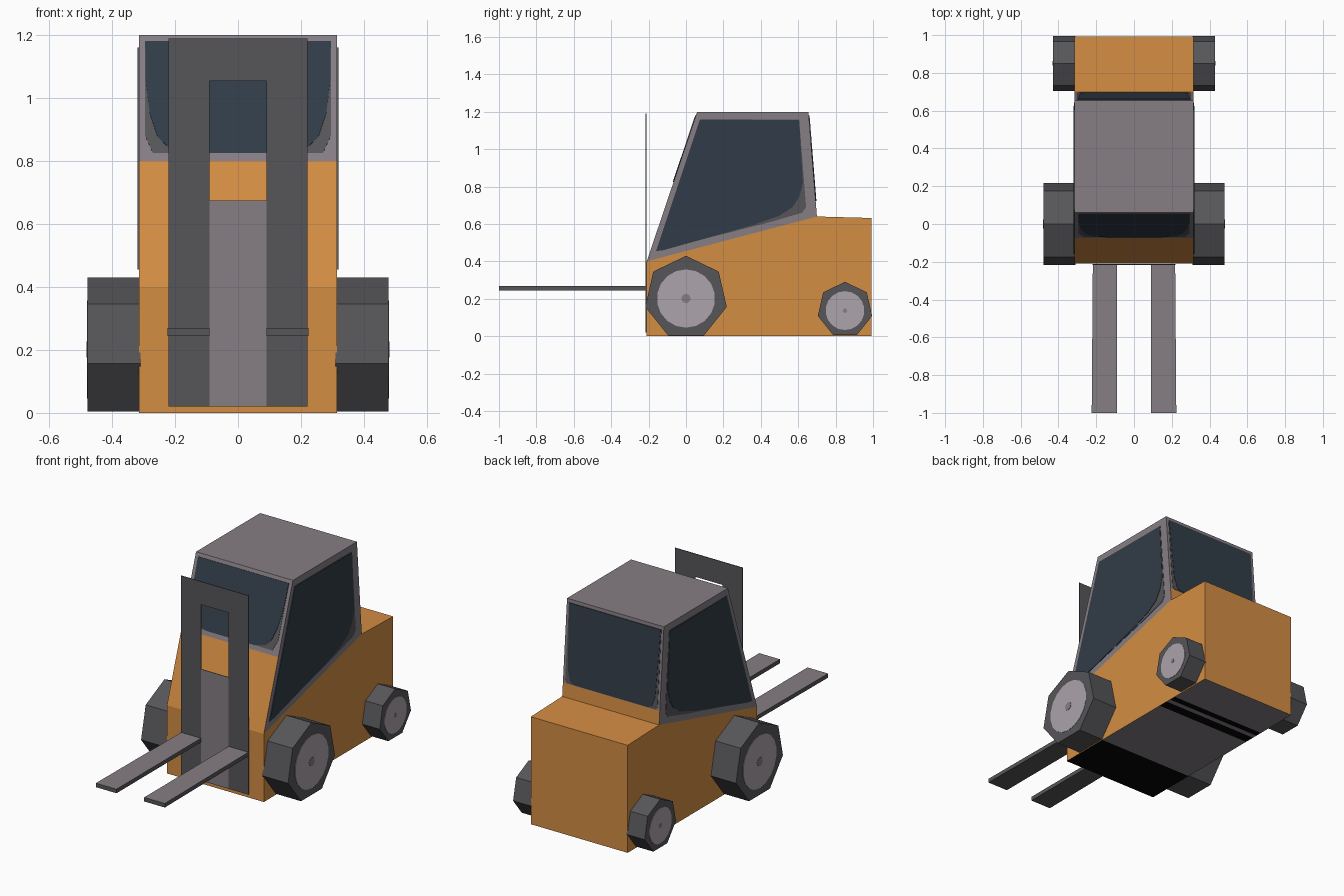
import bpy, bmesh, math
from mathutils import Vector

if "Cube" in bpy.data.objects:
    bpy.data.objects.remove(bpy.data.objects["Cube"])


def material(name, *rgb):
    m = bpy.data.materials.new(name)
    m.diffuse_color = [((c / 255 + 0.055) / 1.055) ** 2.4 for c in rgb] + [1]
    m.use_nodes = True
    m.node_tree.nodes["Principled BSDF"].inputs["Base Color"].default_value = m.diffuse_color
    return m


ORANGE = material("orange paint", 212, 141, 67)
GREY = material("warm grey", 134, 126, 133)
DARK = material("dark rubber", 86, 85, 89)
GLASS = material("blue black glass", 49, 60, 72)
HUB = material("light hub grey", 172, 163, 171)
BLACK = material("black", 5, 5, 5)


def prism(name, pts, offset, mats, rule=None, cuts=()):
    """Extrude a flat outline along offset; rule(normal, centre) picks the material."""
    bm = bmesh.new()
    off = Vector(offset)
    a = [bm.verts.new(p) for p in pts]
    b = [bm.verts.new(Vector(p) + off) for p in pts]
    bm.faces.new(a)
    bm.faces.new(b)
    n = len(a)
    for i in range(n):
        j = (i + 1) % n
        bm.faces.new((a[i], a[j], b[j], b[i]))
    bmesh.ops.recalc_face_normals(bm, faces=bm.faces[:])
    for co, no in cuts:
        bmesh.ops.bisect_plane(bm, geom=bm.verts[:] + bm.edges[:] + bm.faces[:],
                               plane_co=co, plane_no=no)
    bm.normal_update()
    if rule:
        for f in bm.faces:
            f.material_index = rule(f.normal, f.calc_center_median())
    me = bpy.data.meshes.new(name)
    bm.to_mesh(me)
    bm.free()
    for m in mats:
        me.materials.append(m)
    ob = bpy.data.objects.new(name, me)
    bpy.context.collection.objects.link(ob)
    return ob


def ring(x, y, z, r, n):
    return [(x, y + r * math.sin(math.tau * i / n), z + r * math.cos(math.tau * i / n))
            for i in range(n)]


W = 0.315


# Chassis: wedge-topped body, painted underside with black bands
def under(n, c):
    if n.z > -0.9:
        return 0
    return 2 if c.y < 0.1 or 0.60 < c.y < 0.66 or 0.69 < c.y < 0.73 else 1


body = [(-0.21, 0), (-0.21, 0.40), (0.70, 0.64), (0.992, 0.632), (0.992, 0)]
prism("chassis", [(-W, y, z) for y, z in body], (2 * W, 0, 0), [ORANGE, GREY, BLACK],
      under, [((0, y, 0), (0, 1, 0)) for y in (0.1, 0.60, 0.66, 0.69, 0.73)])


# Cab: grey shell with orange lower front and rear bands
def cab_rule(n, c):
    if n.z < -0.5:
        return 1
    return int((n.y < -0.5 and c.z < 0.8) or (n.y > 0.5 and c.z < 0.72))


cab = [(-0.21, 0.40), (0.06, 1.2), (0.655, 1.2), (0.70, 0.64)]
prism("cab", [(-W, y, z) for y, z in cab], (2 * W, 0, 0), [GREY, ORANGE], cab_rule,
      [((0, 0, z), (0, 0, 1)) for z in (0.72, 0.8)])

# Side windows with dark seal behind the glass
side_seal = [(-0.16, 0.455), (0.075, 1.16), (0.605, 1.16), (0.642, 0.69), (0.62, 0.66), (0.45, 0.61)]
side_glass = [(-0.16, 0.455), (0.075, 1.16), (0.605, 1.155), (0.625, 0.82), (0.605, 0.745),
              (0.57, 0.69), (0.50, 0.645), (0.36, 0.595), (-0.12, 0.46)]
for s, side in ((1, "right"), (-1, "left")):
    for name, pts, t, m in (("seal", side_seal, 0.002, DARK), ("window", side_glass, 0.004, GLASS)):
        prism(f"{side}_{name}", [(s * W, y, z) for y, z in pts], (s * t, 0, 0), [m])


# Front and rear windows, laid on the sloped cab faces
def front_y(z):
    return -0.21 + (z - 0.40) * 0.3375


def rear_y(z):
    return 0.70 - (z - 0.64) * 0.0804


def both(half):
    return half + [(-x, z) for x, z in reversed(half)]


front_seal = both([(0.295, 1.18), (0.295, 0.88), (0.27, 0.825)])
front_glass = both([(0.295, 1.18), (0.293, 1.05), (0.28, 0.95), (0.255, 0.875), (0.22, 0.842), (0.15, 0.825)])
rear_seal = both([(0.30, 1.18), (0.30, 0.74), (0.29, 0.722)])
rear_glass = both([(0.298, 1.18), (0.285, 0.80), (0.265, 0.735), (0.24, 0.724)])
for name, pts, fy, d, m in (
        ("front_seal", front_seal, front_y, (0, -0.0019, 0.0006), DARK),
        ("front_window", front_glass, front_y, (0, -0.0038, 0.0013), GLASS),
        ("rear_seal", rear_seal, rear_y, (0, 0.002, 0), DARK),
        ("rear_window", rear_glass, rear_y, (0, 0.004, 0), GLASS)):
    prism(name, [(x, fy(z), z) for x, z in pts], d, [m])

# Mast frame and the grey plate between its rails
mast = [(0.09, 0.02), (0.22, 0.02), (0.22, 1.19), (-0.22, 1.19), (-0.22, 0.02),
        (-0.09, 0.02), (-0.09, 1.055), (0.09, 1.055)]
prism("mast", [(x, -0.212, z) for x, z in mast], (0, -0.004, 0), [DARK])
plate = both([(0.09, 0.02), (0.09, 0.675)])
prism("mast_plate", [(x, -0.212, z) for x, z in plate], (0, -0.004, 0), [GREY])

for s, side in ((1, "right"), (-1, "left")):
    # Forks: light top, dark sides
    fork = [(0.09, -0.212), (0.218, -0.212), (0.224, -1), (0.09, -1)]
    prism(f"{side}_fork", [(s * x, y, 0.245) for x, y in fork], (0, 0, 0.024), [DARK, GREY],
          lambda n, c: int(n.z > 0.5))
    # Seven-sided wheels with hub plates
    for end, y, z, r, x, hub, dot in (("front", 0, 0.2065, 0.2235, 0.478, 0.156, 0.025),
                                      ("rear", 0.85, 0.142, 0.149, 0.428, 0.104, 0.012)):
        prism(f"{side}_{end}_wheel", ring(s * 0.31, y, z, r, 7), (s * (x - 0.31), 0, 0), [DARK])
        prism(f"{side}_{end}_hub", ring(s * x, y, z - 0.005, hub, 18), (s * 0.002, 0, 0), [HUB])
        prism(f"{side}_{end}_hub_cap", ring(s * x, y, z - 0.005, dot, 12), (s * 0.004, 0, 0), [GREY])
